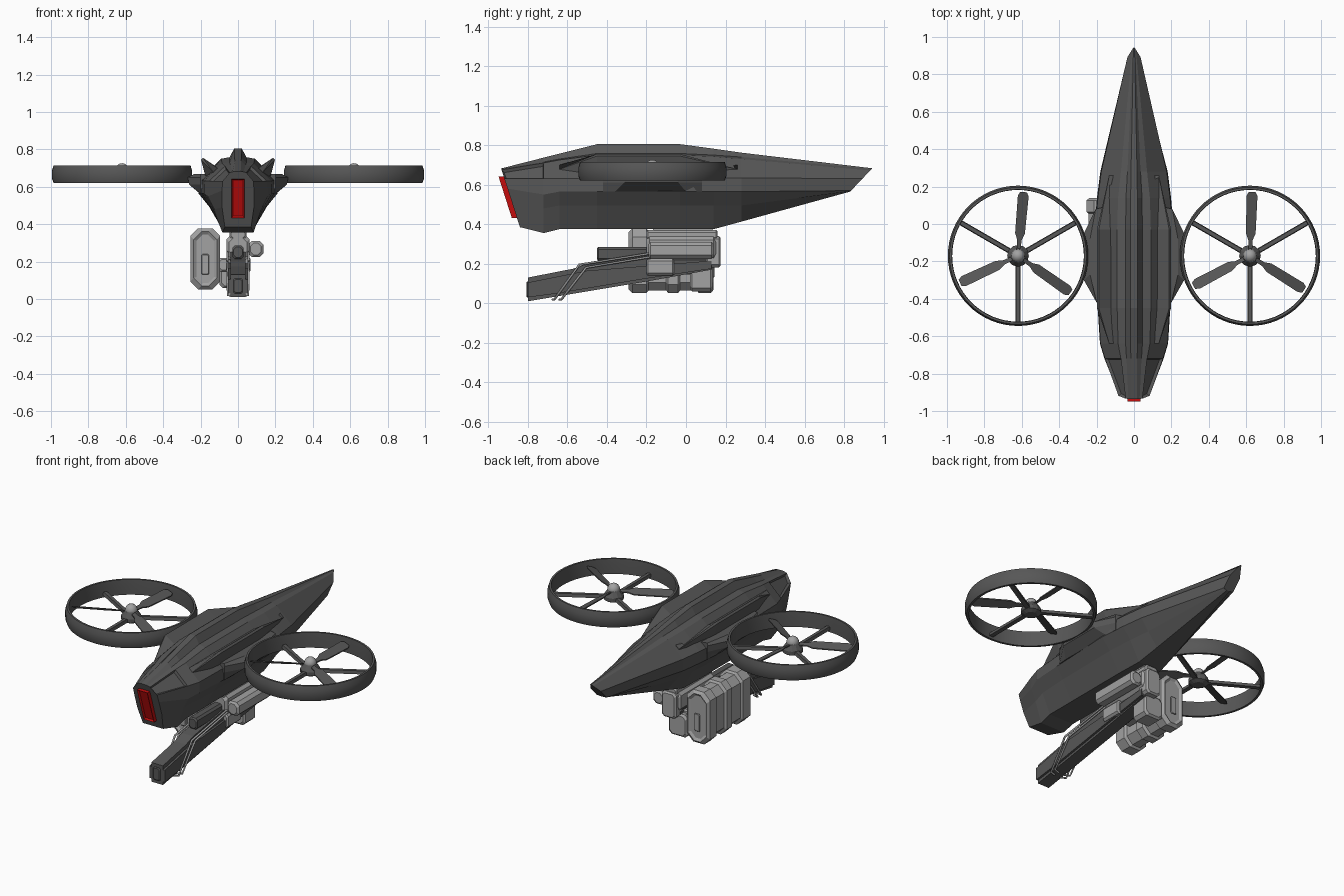
import bpy, bmesh, math

if "Cube" in bpy.data.objects:
    bpy.data.objects.remove(bpy.data.objects["Cube"])


def material(name, r, g, b):
    m = bpy.data.materials.new(name)
    m.diffuse_color = (r, g, b, 1)
    m.use_nodes = True
    m.node_tree.nodes["Principled BSDF"].inputs["Base Color"].default_value = m.diffuse_color
    return m


DARK = material("dark grey", 0.095, 0.095, 0.095)
LIGHT = material("light grey", 0.36, 0.36, 0.36)
RED = material("red", 0.55, 0.004, 0.004)


def finish(name, bm, mat, loc=(0, 0, 0), rot=0, smooth=False):
    bmesh.ops.recalc_face_normals(bm, faces=bm.faces)
    mesh = bpy.data.meshes.new(name)
    bm.to_mesh(mesh)
    bm.free()
    mesh.materials.append(mat)
    for p in mesh.polygons:
        p.use_smooth = smooth
    ob = bpy.data.objects.new(name, mesh)
    ob.location = loc
    ob.rotation_euler.z = rot
    bpy.context.collection.objects.link(ob)
    if smooth:
        bpy.ops.object.select_all(action='DESELECT')
        bpy.context.view_layer.objects.active = ob
        ob.select_set(True)
        bpy.ops.object.shade_smooth_by_angle(angle=math.radians(30))
    return ob


def loft_bm(rings, closed=False):
    """Skin a list of equal closed point rings; cap the ends unless closed."""
    bm = bmesh.new()
    vs = [[bm.verts.new(p) for p in r] for r in rings]
    n = len(vs[0])
    pairs = list(zip(vs, vs[1:])) + ([(vs[-1], vs[0])] if closed else [])
    for a, b in pairs:
        for i in range(n):
            j = (i + 1) % n
            bm.faces.new((a[i], a[j], b[j], b[i]))
    if not closed:
        bm.faces.new(vs[0])
        bm.faces.new(vs[-1])
    bmesh.ops.recalc_face_normals(bm, faces=bm.faces)
    return bm


def loft(name, rings, mat, **kw):
    return finish(name, loft_bm(rings, kw.pop("closed", False)), mat, **kw)


def inset(bm, test, thick, depth):
    fs = [f for f in bm.faces if test(f)]
    bmesh.ops.inset_individual(bm, faces=fs, thickness=thick, depth=depth)


def octo(y, cx, cz, hx, hz, c):
    """Chamfered rectangle facing along y."""
    q = [(hx, hz - c), (hx - c, hz), (c - hx, hz), (-hx, hz - c),
         (-hx, c - hz), (c - hx, -hz), (hx - c, -hz), (hx, c - hz)]
    return [(cx + x, y, cz + z) for x, z in q]


def block(name, x, y, z, c, mat):
    """Box with chamfered long edges, given by its ranges."""
    cx, cz, hx, hz = sum(x) / 2, sum(z) / 2, (x[1] - x[0]) / 2, (z[1] - z[0]) / 2
    e = c * 0.6
    return loft(name, [octo(y[0], cx, cz, hx - e, hz - e, c), octo(y[0] + e, cx, cz, hx, hz, c),
                       octo(y[1] - e, cx, cz, hx, hz, c), octo(y[1], cx, cz, hx - e, hz - e, c)], mat)


def prism(name, yz, hx, mat, cx=0):
    return loft(name, [[(cx + s, y, z) for y, z in yz] for s in (-hx, hx)], mat)


# Fuselage: spine, spine base, shoulder, upper chine, lower chine, flank, keel
stations = [
    (-0.935, 0.32, [(.015, .682), (.03, .68), (.045, .675), (.083, .63), (.085, .58), (.085, .49), (.07, .385)]),
    (-0.72, 0, [(.017, .737), (.04, .715), (.07, .71), (.155, .63), (.158, .55), (.125, .48), (.083, .355)]),
    (-0.64, 0, [(.018, .757), (.045, .73), (.085, .725), (.18, .63), (.182, .565), (.14, .495), (.085, .375)]),
    (-0.45, 0, [(.02, .805), (.045, .758), (.09, .75), (.19, .635), (.194, .565), (.15, .495), (.085, .375)]),
    (-0.03, 0, [(.02, .805), (.045, .758), (.09, .75), (.208, .635), (.212, .565), (.155, .495), (.085, .375)]),
    (0.14, 0, [(.018, .782), (.043, .75), (.085, .742), (.193, .635), (.198, .565), (.145, .495), (.08, .375)]),
    (0.28, 0, [(.016, .762), (.035, .74), (.07, .73), (.175, .635), (.18, .565), (.13, .495), (.065, .413)]),
    (0.94, -0.95, [(.003, .683), (.006, .68), (.01, .672), (.035, .63), (.035, .57), (.025, .567), (.01, .565)]),
]
rings = []
for y, shear, pts in stations:
    half = [(x, y + (.68 - z) * shear, z) for x, z in pts]
    rings.append(half + [(-x, yy, z) for x, yy, z in reversed(half)])
bm = loft_bm(rings)


def is_nose_vent(f):
    c = f.calc_center_median()
    return -0.9 < c.y < -0.74 and f.normal.z > 0.3 and 0.06 < abs(c.x) < 0.12


inset(bm, is_nose_vent, 0.012, -0.015)
finish("fuselage", bm, DARK)

# Long canted ridges and side mounts
for s in (-1, 1):
    side = "right" if s > 0 else "left"
    ridge = []
    for y, k in ((-0.64, .05), (-0.45, 1), (-0.03, 1), (0.26, .05)):
        cx, cz = (.14, .685) if k == 1 else (.13, .675)
        ridge.append([(s * (cx - .02), y, cz + .025), (s * (cx + .048 * k), y, cz + .07 * k),
                      (s * (cx + .058 * k), y, cz + .06 * k), (s * (cx + .035 * k), y, cz - .025)])
    loft(side + "_ridge", ridge, DARK)
    mount = []
    for z, out, y0, y1 in ((.565, .205, -.36, .0), (.612, .262, -.31, -.04),
                           (.65, .268, -.3, -.05), (.668, .235, -.27, -.08)):
        mount.append([(s * .12, -.43, z), (s * min(.2, out), -.42, z), (s * out, y0, z),
                      (s * out, y1, z), (s * min(.205, out), .08, z), (s * .12, .1, z)])
    loft(side + "_rotor_mount", mount, DARK)

# Nose light panel, tilted with the nose
panel = []
for off in (.01, -.026):
    panel.append([(x, -.935 + (.68 - z) * .32 + off, z)
                  for x, z in ((-.036, .432), (.036, .432), (.036, .642), (-.036, .642))])
bm = loft_bm(panel)
inset(bm, lambda f: f.normal.y < -0.8, 0.013, -0.009)
finish("nose_light", bm, RED)

# Ducted rotors
duct = [(.366, .62), (.375, .645), (.375, .685), (.366, .715), (.354, .715), (.352, .68), (.352, .62)]
for s in (-1, 1):
    side = "right" if s > 0 else "left"
    hub = (s * 0.62, -0.17, 0)
    turns = [2 * math.pi * i / 64 for i in range(64)]
    loft(side + "_duct", [[(r * math.cos(t), r * math.sin(t), z) for r, z in duct] for t in turns],
         DARK, closed=True, loc=hub, smooth=True)
    loft(side + "_hub", [[(r * math.cos(k * math.pi / 6), r * math.sin(k * math.pi / 6), z) for k in range(12)]
                         for r, z in ((.035, .62), (.058, .632), (.058, .655), (.035, .69))], DARK, loc=hub)
    bm = bmesh.new()
    bmesh.ops.create_uvsphere(bm, u_segments=16, v_segments=10, radius=.036)
    finish(side + "_hub_cap", bm, LIGHT, loc=(hub[0], hub[1], .69), smooth=True)
    for i in range(3):
        # Fixed spoke
        loft(side + "_spoke", [[(r, -.014, .635), (r, .014, .635), (r, .010, .655), (r, -.010, .655)]
                               for r in (.03, .356)], DARK, loc=hub, rot=math.radians(30 + 120 * i))
        # Pitched blade
        blade = []
        for r, w in ((.025, .010), (.085, .012), (.12, .026), (.32, .029), (.342, .018)):
            blade.append([(r, -w, .677 - w * .35), (r, w, .677 + w * .35),
                          (r, w, .684 + w * .35), (r, -w, .684 - w * .35)])
        loft(side + "_blade", blade, DARK, loc=hub, rot=math.radians((88 if s > 0 else 85) + 120 * i))

# Gun: neck, receiver, barrel shroud
prism("neck", [(-.17, .38), (-.14, .32), (.1, .32), (.14, .38)], .035, LIGHT)
block("receiver", (-.062, .062), (-.2, .155), (.215, .345), .025, LIGHT)
block("receiver_rear", (-.05, .05), (.1, .175), (.18, .34), .015, LIGHT)
block("receiver_top", (-.045, .045), (-.2, .16), (.32, .37), .012, LIGHT)
block("receiver_pod", (.055, .135), (-.19, .14), (.225, .31), .018, LIGHT)
block("lower_pod", (.03, .068), (-.2, -.06), (.14, .225), .012, LIGHT)
prism("barrel_shroud", [(-.8, .01), (-.8, .13), (-.57, .175), (-.5, .2), (-.2, .25), (.13, .24),
                        (.13, .17), (-.2, .11), (-.65, .035)], .04, DARK)
prism("shroud_side", [(-.8, .03), (-.8, .105), (-.5, .165), (.13, .215), (.13, .175), (-.2, .125), (-.65, .05)],
      .053, DARK)
block("muzzle", (-.025, .025), (-.808, -.76), (.03, .11), .008, DARK)
block("upper_barrel", (-.03, .03), (-.45, -.15), (.215, .285), .012, DARK)

# Bent guard rods on both sides of the barrel
for s in (-1, 1):
    for k in (0, 1):
        curve = bpy.data.curves.new("guard_rod", 'CURVE')
        curve.dimensions = '3D'
        curve.bevel_depth = .006
        curve.bevel_resolution = 1
        curve.use_fill_caps = True
        sp = curve.splines.new('POLY')
        d = .035 * k
        path = [(.02, -.675 + d, .018), (.055, -.665 + d, .02), (.058, -.54 + d, .195 - d * .4), (.055, -.18, .252 - d * .5)]
        sp.points.add(len(path) - 1)
        for p, (x, y, z) in zip(sp.points, path):
            p.co = (s * x, y, z, 1)
        curve.materials.append(LIGHT)
        bpy.context.collection.objects.link(bpy.data.objects.new("guard_rod", curve))

# Ammunition drum case with raised collars and recessed ends
case = []
for y, g in ((-.29, .018), (-.272, 0), (-.2, 0), (-.19, .012), (-.1, .012), (-.09, 0),
             (-.04, 0), (-.03, .012), (.055, .012), (.065, 0), (.125, 0), (.14, .016)):
    case.append(octo(y, -.175, .215, .08 - g, .163 - g, .042))
bm = loft_bm(case)
inset(bm, lambda f: abs(f.normal.y) > .99 and len(f.verts) == 8, .016, -.01)
finish("ammo_case", bm, LIGHT)
for y in (-.291, .141):
    block("case_end_latch", (-.195, -.155), (y - .006, y + .02 if y < 0 else y + .002), (.13, .24), .006, LIGHT)
block("feed_chute", (-.11, -.04), (-.16, .1), (.145, .22), .015, LIGHT)
block("rear_feed_box", (-.1, .03), (.02, .135), (.06, .2), .018, LIGHT)
